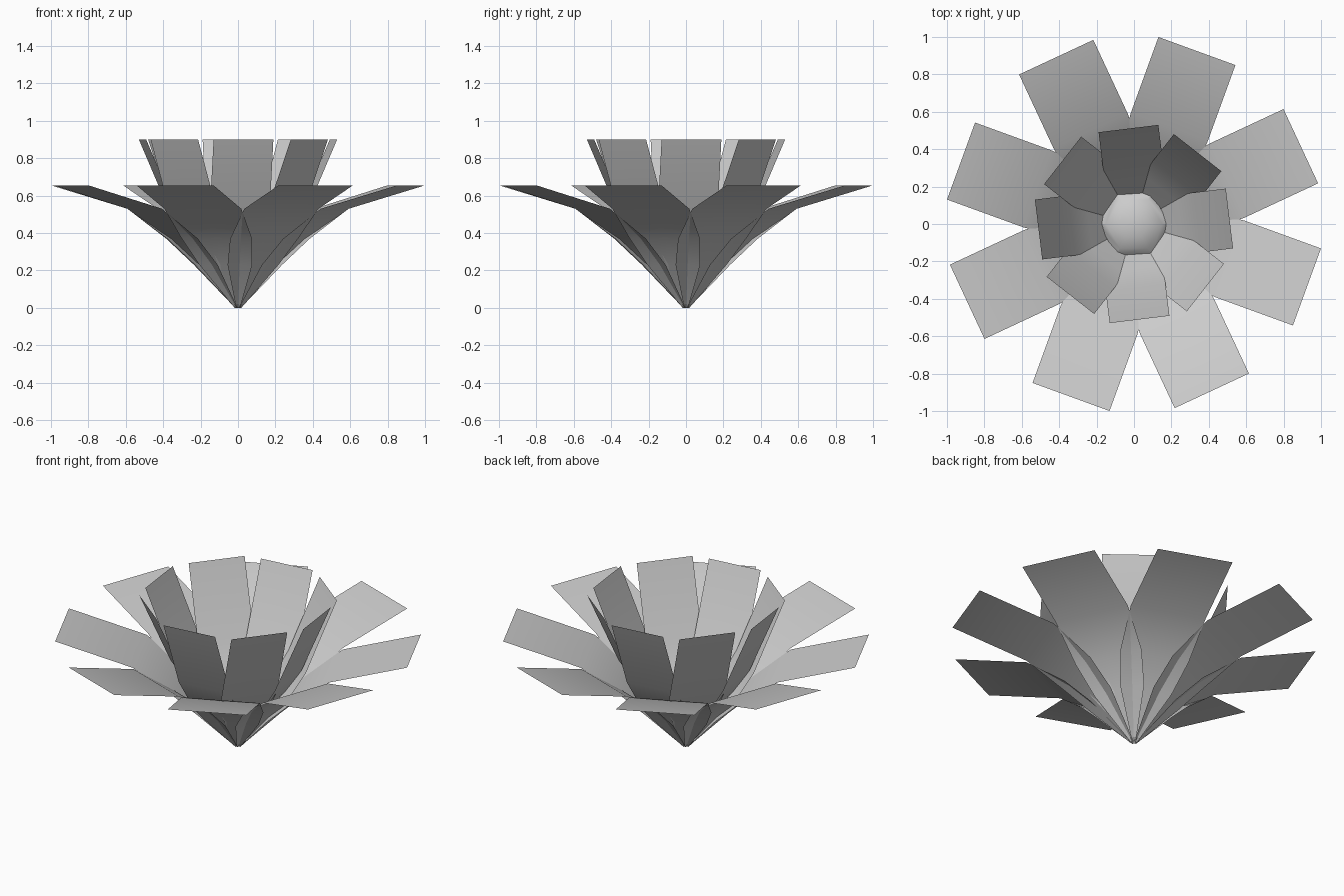
import bpy
import bmesh
from math import radians, cos, sin, tau
from mathutils import Matrix, Vector

cube = bpy.data.objects.get("Cube")
if cube:
    bpy.data.objects.remove(cube, do_unlink=True)

grey = bpy.data.materials.new("petal_grey")
grey.use_nodes = True
color = (0.6, 0.6, 0.6, 1)
grey.diffuse_color = color
grey.node_tree.nodes["Principled BSDF"].inputs["Base Color"].default_value = color


def finish(bm, name):
    mesh = bpy.data.meshes.new(name)
    bm.to_mesh(mesh)
    bm.free()
    mesh.materials.append(grey)
    obj = bpy.data.objects.new(name, mesh)
    bpy.context.collection.objects.link(obj)
    bpy.ops.object.select_all(action='DESELECT')
    obj.select_set(True)
    bpy.context.view_layer.objects.active = obj
    bpy.ops.object.shade_smooth_by_angle(angle=radians(40))
    return obj


def petal(name, profile, angle):
    """Thin strip bent along a profile of (radius, height, half width, side shift)."""
    bm = bmesh.new()
    turn = Matrix.Rotation(radians(angle), 4, 'Z')
    rows = []
    for r, z, w, shift in profile:
        rows.append([bm.verts.new(turn @ Vector((r, shift + side * w, z)))
                     for side in (-1, 0, 1)])
    for low, high in zip(rows, rows[1:]):
        for i in range(2):
            bm.faces.new((low[i], high[i], high[i + 1], low[i + 1]))
    bmesh.ops.reverse_faces(bm, faces=bm.faces)
    # inner side of each petal faces the axis and up
    bm.normal_update()
    if sum(f.normal.z for f in bm.faces) < 0:
        bmesh.ops.reverse_faces(bm, faces=bm.faces)
    finish(bm, name)


outer = [(0.01, 0, 0.015, 0), (0.19, 0.23, 0.15, 0), (0.33, 0.37, 0.2, 0),
         (0.55, 0.53, 0.219, 0), (0.984, 0.655, 0.219, 0)]
inner = [(0.01, 0.02, 0.01, 0), (0.14, 0.21, 0.1, -0.015), (0.24, 0.34, 0.15, -0.03),
         (0.33, 0.48, 0.161, -0.033), (0.51, 0.9, 0.161, -0.033)]

# Two rings of eight petals
for i in range(8):
    petal(f"outer_petal_{i + 1}", outer, 25 + 45 * i)
    petal(f"inner_petal_{i + 1}", inner, 7 + 45 * i)

# Six-sided flower centre with a low domed top
bm = bmesh.new()
rings = [[bm.verts.new((r * cos(tau * k / 6), r * sin(tau * k / 6), z)) for k in range(6)]
         for r, z in ((0.19, 0.235), (0.15, 0.27), (0.08, 0.295))]
top = bm.verts.new((0, 0, 0.305))
for k in range(6):
    n = (k + 1) % 6
    for low, high in zip(rings, rings[1:]):
        bm.faces.new((low[k], low[n], high[n], high[k]))
    bm.faces.new((rings[-1][k], rings[-1][n], top))
finish(bm, "flower_centre")
